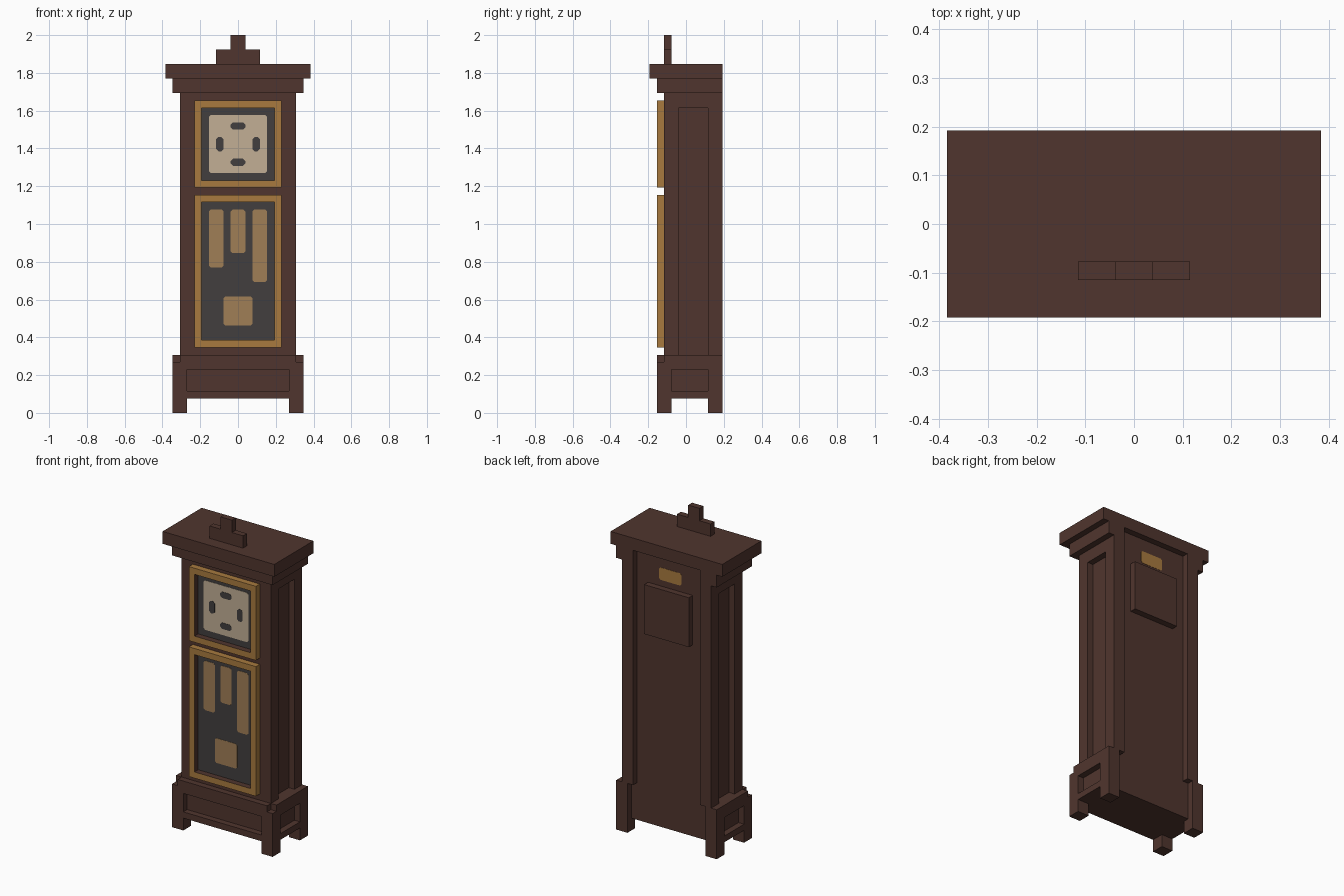
import bpy, bmesh
from mathutils import Vector

if "Cube" in bpy.data.objects:
    bpy.data.objects.remove(bpy.data.objects["Cube"])

U = 2 / 52  # block size: the clock is 52 blocks tall


def material(name, rgb):
    m = bpy.data.materials.new(name)
    lin = [((c / 255 + 0.055) / 1.055) ** 2.4 for c in rgb]
    m.diffuse_color = (*lin, 1)
    m.use_nodes = True
    m.node_tree.nodes["Principled BSDF"].inputs["Base Color"].default_value = m.diffuse_color
    return m


WOOD = material("dark_wood", (80, 53, 46))
GOLD = material("gold_trim", (168, 122, 63))
GLASS = material("dark_glass", (66, 63, 62))
DIAL = material("cream_dial", (194, 175, 149))
BRASS = material("dull_brass", (160, 126, 86))


def finish(name, bm, *mats):
    bmesh.ops.recalc_face_normals(bm, faces=bm.faces)
    me = bpy.data.meshes.new(name)
    bm.to_mesh(me)
    bm.free()
    for m in mats:
        me.materials.append(m)
    ob = bpy.data.objects.new(name, me)
    bpy.context.collection.objects.link(ob)
    return ob


def add_box(bm, x0, x1, y0, y1, z0, z1):
    vs = bmesh.ops.create_cube(bm, size=1)["verts"]
    for v in vs:
        v.co = Vector((x1 if v.co.x > 0 else x0,
                       y1 if v.co.y > 0 else y0,
                       z1 if v.co.z > 0 else z0)) * U


def boxes(name, *dims, mat=WOOD, mirror=False):
    bm = bmesh.new()
    for d in dims:
        add_box(bm, *d)
        if mirror:
            add_box(bm, -d[1], -d[0], *d[2:])
    return finish(name, bm, mat)


def plate(name, x0, x1, z0, z1, mat, layer, cut=0.25, y=-3, out=-1):
    """Thin plate with clipped corners on a plane facing -y or +y."""
    bm = bmesh.new()
    c = cut
    pts = [(x0 + c, z0), (x1 - c, z0), (x1, z0 + c), (x1, z1 - c),
           (x1 - c, z1), (x0 + c, z1), (x0, z1 - c), (x0, z0 + c)]
    if c == 0:
        pts = [(x0, z0), (x1, z0), (x1, z1), (x0, z1)]
    f = bm.faces.new([bm.verts.new((px * U, y * U, pz * U)) for px, pz in pts])
    ext = bmesh.ops.extrude_face_region(bm, geom=[f])["geom"]
    for v in ext:
        if isinstance(v, bmesh.types.BMVert):
            v.co.y += out * 0.0015 * layer
    finish(name, bm, mat)


def door_frame(name, z0, z1):
    """Gold frame with wooden inner edges."""
    bm = bmesh.new()
    add_box(bm, -6, -5, -4, -3, z0, z1)
    add_box(bm, 5, 6, -4, -3, z0, z1)
    add_box(bm, -5, 5, -4, -3, z0, z0 + 1)
    add_box(bm, -5, 5, -4, -3, z1 - 1, z1)
    ob = finish(name, bm, GOLD, WOOD)
    mid = Vector((0, -3.5, (z0 + z1) / 2)) * U
    for p in ob.data.polygons:
        if abs(p.normal.y) < 0.5 and p.normal.dot(p.center - mid) < 0:
            p.material_index = 1


# Case: core, corner stiles and side panel rails
boxes("case_core", (-7, 7, -3, 4, 2, 46))
boxes("front_stiles", (7, 8, -3, -1, 8, 44), mirror=True)
boxes("side_top_rails", (7, 8, -1, 3, 42, 44), mirror=True)
boxes("back_posts", (6, 8, 3, 5, 8, 44), mirror=True)

# Base: legs, recessed panels and rails
boxes("front_legs", (7, 9, -4, -2, 0, 7), mirror=True)
boxes("back_legs", (7, 9, 3, 5, 0, 8), mirror=True)
boxes("base_side_panels", (7, 8, -3, 4, 2, 8), mirror=True)
boxes("base_side_rails", (8, 9, -2, 3, 2, 3), (8, 9, -2, 3, 6, 7),
      (8, 9, -3, 3, 7, 8), mirror=True)
boxes("base_front_rails", (-7, 7, -4, -3, 2, 3), (-7, 7, -4, -3, 6, 7),
      (-8, 8, -4, -3, 7, 8))

# Cornice and finial
boxes("lower_cornice", (-9, 9, -4, 4, 44, 46))
boxes("lower_cornice_ends", (6, 9, 4, 5, 44, 46), mirror=True)
boxes("upper_cornice", (-10, 10, -5, 5, 46, 48))
boxes("finial", (-3, 3, -3, -2, 48, 50), (-1, 1, -3, -2, 50, 52))

# Dial door
door_frame("dial_frame", 31, 43)
plate("dial_glass", -5, 5, 32, 42, GLASS, 1, cut=0)
plate("dial", -4, 4, 33, 41, DIAL, 2)
for name, x0, x1, z0, z1 in (("top", -1, 1, 39, 40), ("bottom", -1, 1, 34, 35),
                             ("left", -3, -2, 36, 38), ("right", 2, 3, 36, 38)):
    plate("dial_mark_" + name, x0, x1, z0, z1, GLASS, 3, cut=0.3)

# Pendulum door with weights and bob
door_frame("pendulum_frame", 9, 30)
plate("pendulum_glass", -5, 5, 10, 29, GLASS, 1, cut=0)
plate("weight_left", -4, -2, 20, 28, BRASS, 2)
plate("weight_middle", -1, 1, 22, 28, BRASS, 2)
plate("weight_right", 2, 4, 18, 28, BRASS, 2)
plate("pendulum_bob", -2, 2, 12, 16, BRASS, 2)

# Back: movement cover and maker plate
boxes("movement_cover", (-4, 4, 4, 5, 33, 41))
plate("back_plate", -2, 2, 42, 44, GOLD, 1, y=4, out=1)
